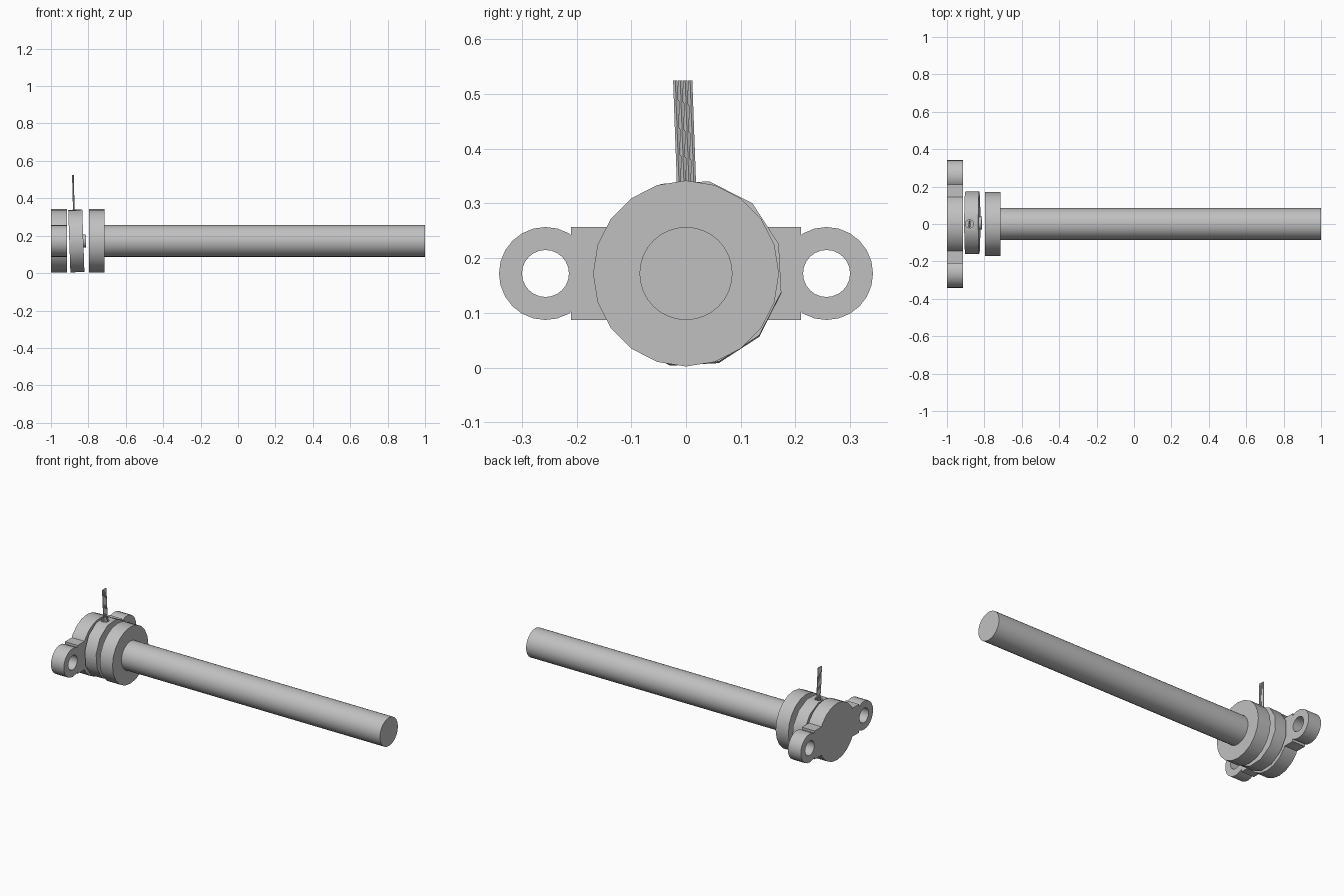
import bpy
from math import radians
from mathutils import Matrix, Vector

cube = bpy.data.objects.get("Cube")
if cube:
    bpy.data.objects.remove(cube)

AXIS_Z = 0.172

grey = bpy.data.materials.new("plain grey")
grey.use_nodes = True
grey.diffuse_color = (0.53, 0.53, 0.53, 1)
grey.node_tree.nodes["Principled BSDF"].inputs["Base Color"].default_value = (0.53, 0.53, 0.53, 1)


def finish(obj):
    """Give the part its colour and smooth its curved faces."""
    obj.data.materials.clear()
    obj.data.materials.append(grey)
    bpy.ops.object.select_all(action='DESELECT')
    obj.select_set(True)
    bpy.context.view_layer.objects.active = obj
    bpy.ops.object.shade_smooth_by_angle(angle=radians(35))


def rod(name, x0, x1, radius, sides, y=0.0, tilt=0.0, roll=0.0):
    """Cylinder lying along x."""
    bpy.ops.mesh.primitive_cylinder_add(vertices=sides, radius=radius, depth=x1 - x0)
    obj = bpy.context.object
    obj.name = name
    turn = (Matrix.Rotation(radians(tilt), 4, 'Y') @ Matrix.Rotation(radians(roll), 4, 'X')
            @ Matrix.Rotation(radians(90), 4, 'Y'))
    obj.data.transform(Matrix.Translation(((x0 + x1) / 2, y, AXIS_Z)) @ turn)
    return obj


def boolean(target, tool, operation):
    """Combine two parts and discard the tool."""
    tool.hide_render = True
    mod = target.modifiers.new("combine", 'BOOLEAN')
    mod.object, mod.operation, mod.solver = tool, operation, 'EXACT'
    bpy.context.view_layer.objects.active = target
    bpy.ops.object.modifier_apply(modifier=mod.name)
    bpy.data.objects.remove(tool)


# Mounting flange: round plate, crossbar and two eyelets
flange = rod("mounting_flange", -1, -0.915, 0.17, 20)
bpy.ops.mesh.primitive_cube_add(size=1)
bar = bpy.context.object
bar.data.transform(Matrix.Translation((-0.9575, 0, AXIS_Z)) @ Matrix.Diagonal((0.085, 0.42, 0.17, 1)))
boolean(flange, bar, 'UNION')
for side in (-1, 1):
    boolean(flange, rod("eyelet", -1, -0.915, 0.085, 24, side * 0.257), 'UNION')
for side in (-1, 1):
    boolean(flange, rod("bolt_hole", -1.1, -0.8, 0.043, 24, side * 0.257), 'DIFFERENCE')
finish(flange)

# Slightly tilted sensing disc with a cable hole and a small boss
disc = rod("middle_disc", -0.902, -0.827, 0.171, 12, 0.007, -2, 18)
bpy.ops.mesh.primitive_cylinder_add(vertices=16, radius=0.022, depth=0.1, location=(-0.88, 0, 0.34))
boolean(disc, bpy.context.object, 'DIFFERENCE')
finish(disc)
finish(rod("disc_boss", -0.835, -0.813, 0.035, 16, 0.005, -2))

# Collar and long shaft
finish(rod("collar", -0.797, -0.713, 0.17, 20))
finish(rod("shaft", -0.715, 1, 0.085, 32))

# Flat cable of four wires leaving the disc
for i in range(4):
    y = (i - 1.5) * 0.009
    curve = bpy.data.curves.new("wire", 'CURVE')
    curve.dimensions = '3D'
    curve.bevel_depth = 0.0047
    curve.bevel_resolution = 1
    curve.use_fill_caps = True
    spline = curve.splines.new('POLY')
    path = [(-0.878, y + 0.002, 0.29), (-0.878, y, 0.36), (-0.881, y - 0.003, 0.44), (-0.882, y - 0.006, 0.525)]
    spline.points.add(len(path) - 1)
    for point, co in zip(spline.points, path):
        point.co = Vector((*co, 1))
    wire = bpy.data.objects.new(f"cable_wire_{i + 1}", curve)
    bpy.context.collection.objects.link(wire)
    bpy.ops.object.select_all(action='DESELECT')
    wire.select_set(True)
    bpy.context.view_layer.objects.active = wire
    bpy.ops.object.convert(target='MESH')
    finish(bpy.context.object)
